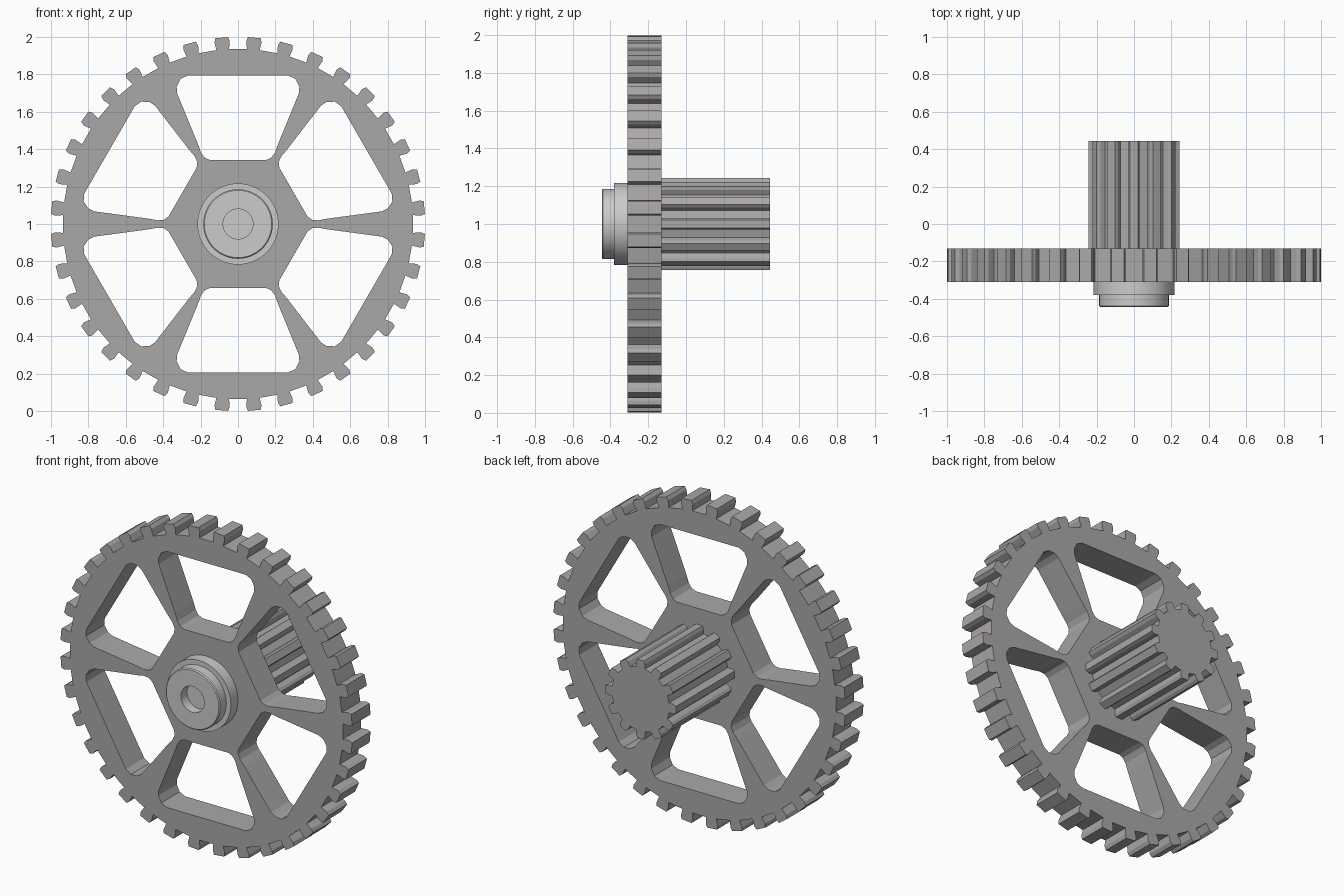
import bpy, bmesh
from math import sin, cos, pi, radians
from mathutils import Matrix

if "Cube" in bpy.data.objects:
    bpy.data.objects.remove(bpy.data.objects["Cube"])

# dark grey for the toothed parts
dark = bpy.data.materials.new("dark_grey")
dark.diffuse_color = (0.41, 0.39, 0.395, 1)
dark.use_nodes = True
dark.node_tree.nodes["Principled BSDF"].inputs["Base Color"].default_value = dark.diffuse_color


def radial(pts, angle):
    # rotate (tangential, radial) points so that the radial axis sits at the angle
    return [(r * cos(angle) + t * sin(angle), r * sin(angle) - t * cos(angle)) for t, r in pts]


def mirrored(half):
    return half + [(-t, r) for t, r in reversed(half)]


def gear_outline(count, tooth, offset=0.0):
    # tooth is one half (tangential, radial), mirrored and repeated around
    out = []
    for i in range(count):
        out += radial(mirrored(tooth), offset + 2 * pi * i / count)
    return out


def extrude_outlines(name, outlines, y0, y1):
    # filled 2D outlines (inner ones become holes) extruded along y
    cu = bpy.data.curves.new(name, 'CURVE')
    cu.dimensions = '2D'
    cu.fill_mode = 'BOTH'
    cu.extrude = (y1 - y0) / 2
    for pts in outlines:
        sp = cu.splines.new('POLY')
        sp.points.add(len(pts) - 1)
        for p, (x, z) in zip(sp.points, pts):
            p.co = (x, z, 0, 1)
        sp.use_cyclic_u = True
    tmp = bpy.data.objects.new(name + "_outline", cu)
    bpy.context.collection.objects.link(tmp)
    bpy.context.view_layer.update()
    me = bpy.data.meshes.new_from_object(tmp.evaluated_get(bpy.context.evaluated_depsgraph_get()))
    bpy.data.objects.remove(tmp)
    me.name = name
    me.transform(Matrix.Translation((0, (y0 + y1) / 2, 1)) @ Matrix.Rotation(pi / 2, 4, 'X'))
    bm = bmesh.new()
    bm.from_mesh(me)
    bmesh.ops.remove_doubles(bm, verts=bm.verts, dist=1e-5)
    bmesh.ops.recalc_face_normals(bm, faces=bm.faces)
    for f in bm.faces:
        f.smooth = False
        f.material_index = 0
    bm.to_mesh(me)
    bm.free()
    me.materials.clear()
    me.materials.append(dark)
    ob = bpy.data.objects.new(name, me)
    bpy.context.collection.objects.link(ob)
    return ob


def lathe(name, profile, steps=64):
    # revolve (radius, y) profile around the gear axis
    bm = bmesh.new()
    vs = [bm.verts.new((r, y, 1)) for r, y in profile]
    es = [bm.edges.new(p) for p in zip(vs, vs[1:])]
    bmesh.ops.spin(bm, geom=vs + es, cent=(0, 0, 1), axis=(0, 1, 0), angle=2 * pi, steps=steps)
    bmesh.ops.remove_doubles(bm, verts=bm.verts, dist=1e-5)
    bmesh.ops.recalc_face_normals(bm, faces=bm.faces)
    me = bpy.data.meshes.new(name)
    bm.to_mesh(me)
    bm.free()
    ob = bpy.data.objects.new(name, me)
    bpy.context.collection.objects.link(ob)
    bpy.context.view_layer.objects.active = ob
    ob.select_set(True)
    bpy.ops.object.shade_smooth_by_angle(angle=radians(30))
    ob.select_set(False)
    return ob


# large wheel: 36 teeth and six rounded trapezoid windows
rim = gear_outline(36, [(0.034, 0.936), (0.041, 0.978), (0.034, 1.0)], radians(5))
window = mirrored([(0.150, 0.342), (0.178, 0.354), (0.198, 0.382), (0.213, 0.425), (0.326, 0.700),
                   (0.328, 0.735), (0.308, 0.775), (0.27, 0.793)])
windows = [radial(window, radians(30 + 60 * i)) for i in range(6)]
extrude_outlines("large_gear_wheel", [rim] + windows, -0.31, -0.13)

# long pinion behind the wheel
pinion = gear_outline(12, [(0.030, 0.195), (0.030, 0.225), (0.022, 0.243)])
extrude_outlines("pinion", [pinion], -0.135, 0.445)

# stepped front hub with a shallow centre hole
lathe("front_hub", [(0, -0.385), (0.08, -0.385), (0.08, -0.445), (0.18, -0.445), (0.186, -0.439),
                    (0.186, -0.38), (0.217, -0.38), (0.217, -0.305), (0, -0.305)])
